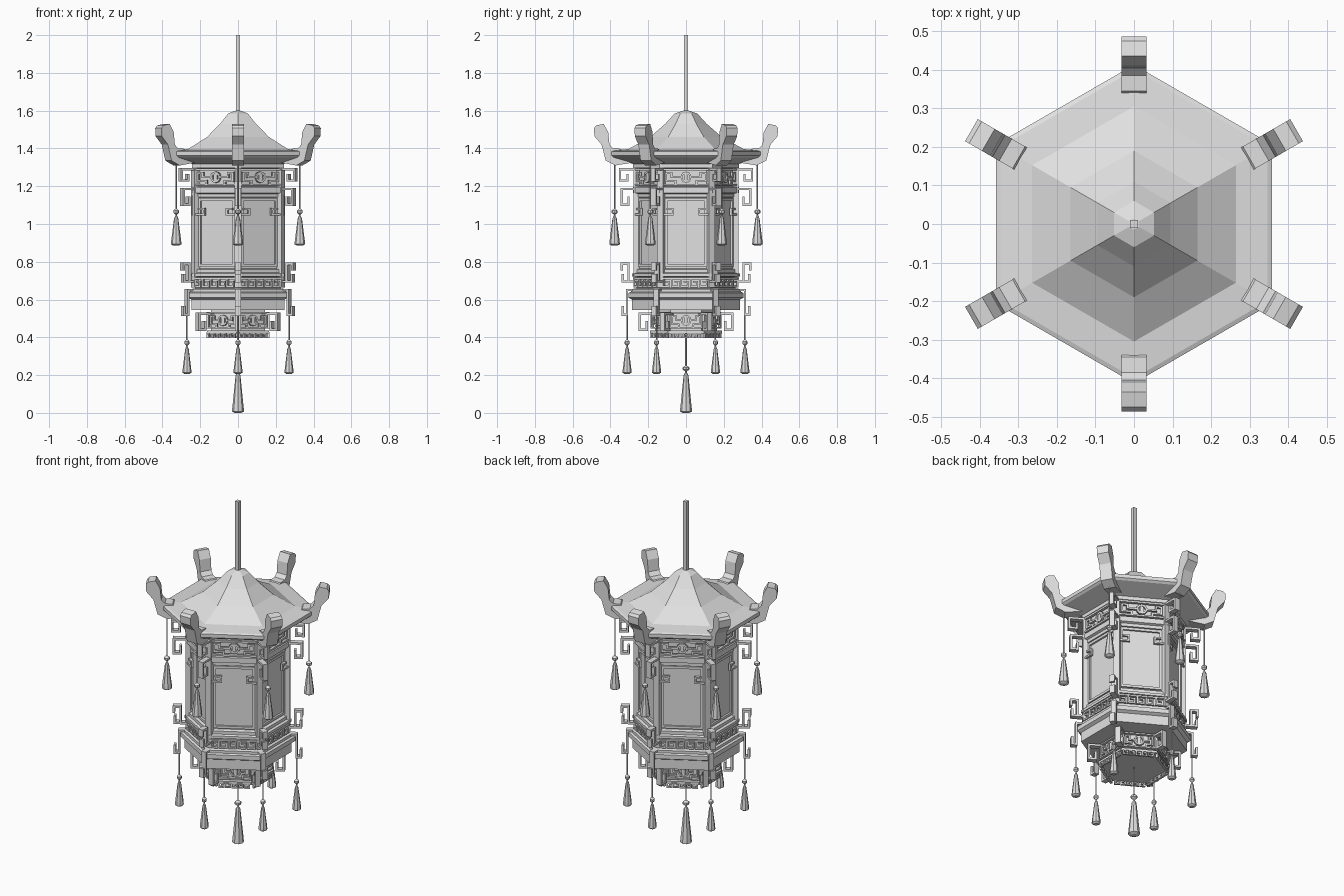
import bpy
import bmesh
from math import cos, sin, pi, radians
from mathutils import Matrix, Vector

cube = bpy.data.objects.get("Cube")
if cube:
    bpy.data.objects.remove(cube, do_unlink=True)

# Single plain colour
grey = bpy.data.materials.new("plain light grey")
grey.use_nodes = True
colour = (0.75, 0.75, 0.75, 1)
grey.diffuse_color = colour
grey.node_tree.nodes["Principled BSDF"].inputs["Base Color"].default_value = colour

COS30 = cos(pi / 6)
CORNERS = [radians(90 + 60 * k) for k in range(6)]
FACES = [radians(60 * k) for k in range(6)]


def finish(bm, name):
    """Turn a bmesh into a flat shaded object."""
    bmesh.ops.recalc_face_normals(bm, faces=bm.faces)
    mesh = bpy.data.meshes.new(name)
    bm.to_mesh(mesh)
    bm.free()
    mesh.materials.append(grey)
    obj = bpy.data.objects.new(name, mesh)
    bpy.context.collection.objects.link(obj)
    return obj


def lathe(bm, profile, sides=6, centre=(0, 0)):
    """Capped solid of (radius, height) rings, with a corner facing the front."""
    rings = []
    for r, z in profile:
        ring = []
        for k in range(sides):
            a = pi / 2 + 2 * pi * k / sides
            ring.append(bm.verts.new((centre[0] + r * cos(a), centre[1] + r * sin(a), z)))
        rings.append(ring)
    for low, high in zip(rings, rings[1:]):
        for k in range(sides):
            n = (k + 1) % sides
            bm.faces.new((low[k], low[n], high[n], high[k]))
    bm.faces.new(rings[0])
    bm.faces.new(rings[-1])


def corner_frame(angle):
    """Local x runs outward through the corner, local y is thickness."""
    return Matrix.Rotation(angle, 4, "Z")


def face_frame(angle, corner_radius):
    """Local x runs along the face, local y points inward."""
    out = Matrix.Translation((corner_radius * COS30, 0, 0))
    return Matrix.Rotation(angle, 4, "Z") @ out @ Matrix.Rotation(pi / 2, 4, "Z")


def strip(bm, frame, points, width, depth):
    """Square-edged fret bars that follow a path in the local xz plane."""
    for (x0, z0), (x1, z1) in zip(points, points[1:]):
        p, q = Vector((x0, 0, z0)), Vector((x1, 0, z1))
        along = (q - p).normalized()
        side = Vector((-along.z, 0, along.x))
        turn = Matrix((along, Vector((0, 1, 0)), side)).transposed().to_4x4()
        size = Matrix.Diagonal(((q - p).length + width, depth, width, 1))
        place = Matrix.Translation((p + q) / 2) @ turn @ size
        bmesh.ops.create_cube(bm, size=1, matrix=frame @ place)


def mirrored(points):
    return [(-x, z) for x, z in points]


def extrude_profile(bm, frame, points, depth):
    """Flat outline in the local xz plane, given thickness."""
    sides = [[bm.verts.new(frame @ Vector((x, y, z))) for x, z in points]
             for y in (-depth / 2, depth / 2)]
    bm.faces.new(sides[0])
    bm.faces.new(sides[1])
    for k in range(len(points)):
        n = (k + 1) % len(points)
        bm.faces.new((sides[0][k], sides[0][n], sides[1][n], sides[1][k]))


# Lantern body with stepped mouldings
bm = bmesh.new()
lathe(bm, [(.165, .42), (.165, .545), (.285, .545), (.285, .60), (.305, .61), (.305, .635),
           (.292, .64), (.292, .655), (.262, .66), (.262, .72), (.285, .722), (.285, .737),
           (.27, .742), (.27, .76), (.25, .765), (.25, 1.14), (.265, 1.142), (.265, 1.16),
           (.28, 1.165), (.28, 1.195), (.25, 1.2), (.25, 1.295), (.28, 1.297), (.28, 1.34)])
finish(bm, "body")

# Bottom plate
bm = bmesh.new()
lathe(bm, [(.19, .42), (.19, .435)])
finish(bm, "bottom_plate")

# Swept hexagonal roof
bm = bmesh.new()
lathe(bm, [(.27, 1.315), (.4, 1.352), (.413, 1.362), (.413, 1.383), (.4, 1.388), (.305, 1.397),
           (.19, 1.46), (.11, 1.53), (.06, 1.585), (.015, 1.6)])
finish(bm, "roof")

# Hanging rod
bm = bmesh.new()
strip(bm, Matrix(), [(0, 1.6), (0, 1.99)], .022, .022)
finish(bm, "hanging_rod")

# Upturned horns on the roof corners
bm = bmesh.new()
horn = [(.28, 1.325), (.375, 1.31), (.425, 1.335), (.447, 1.42), (.485, 1.465), (.487, 1.508),
        (.475, 1.522), (.436, 1.53), (.412, 1.487), (.405, 1.42), (.385, 1.4), (.345, 1.398)]
for a in CORNERS:
    extrude_profile(bm, corner_frame(a), horn, .066)
finish(bm, "roof_horns")

# Corner posts
bm = bmesh.new()
for a in CORNERS:
    strip(bm, corner_frame(a), [(.262, .68), (.262, 1.28)], .03, .036)
finish(bm, "corner_posts")

# Window frames around the panels
bm = bmesh.new()
for a in FACES:
    frame = face_frame(a, .254)
    strip(bm, frame, [(-.105, .78), (.105, .78), (.105, 1.13), (-.105, 1.13), (-.105, .78)], .014, .014)
finish(bm, "window_frames")

# Small frets in the upper window corners
bm = bmesh.new()
spandrel = [(.13, 1.145), (.13, 1.05), (.07, 1.05), (.07, 1.08), (.098, 1.08)]
for a in FACES:
    frame = face_frame(a, .272)
    for path in (spandrel, mirrored(spandrel)):
        strip(bm, frame, path, .01, .014)
finish(bm, "window_frets")


def lattice(bm, frame, half, low, high, bar):
    """Framed panel with a round centre and squared scrolls on both sides."""
    mid, rise = (low + high) / 2, (high - low) / 2
    strip(bm, frame, [(-half, low), (half, low), (half, high), (-half, high), (-half, low)], bar, .016)
    ring = [(.6 * rise * cos(pi * k / 6), mid + .6 * rise * sin(pi * k / 6)) for k in range(13)]
    strip(bm, frame, ring, bar, .014)
    strip(bm, frame, [(0, mid - rise * .3), (0, mid + rise * .3)], rise * .5, .008)
    scroll = [(rise * .6, mid), (half * .62, mid), (half * .62, mid + rise * .55),
              (half * .85, mid + rise * .55), (half * .85, mid - rise * .5),
              (half * .45, mid - rise * .5), (half * .45, low)]
    for path in (scroll, mirrored(scroll)):
        strip(bm, frame, path, bar, .012)


# Lattice friezes above and below the body
bm = bmesh.new()
for a in FACES:
    lattice(bm, face_frame(a, .272), .125, 1.208, 1.288, .01)
finish(bm, "upper_frieze")
bm = bmesh.new()
for a in FACES:
    lattice(bm, face_frame(a, .182), .085, .45, .53, .008)
finish(bm, "lower_frieze")


def meander(bm, frame, half, count, low, high, bar):
    """Row of squared spirals between two rails."""
    step, rise = 2 * half / count, high - low
    strip(bm, frame, [(-half, high), (half, high)], bar, .014)
    for k in range(count):
        x = -half + k * step
        strip(bm, frame, [(x, high), (x, low), (x + step * .7, low), (x + step * .7, low + rise * .6),
                          (x + step * .35, low + rise * .6)], bar, .012)


# Key-pattern band and hanging bottom fringe
bm = bmesh.new()
for a in FACES:
    meander(bm, face_frame(a, .278), .125, 5, .669, .712, .009)
finish(bm, "key_pattern_band")
bm = bmesh.new()
for a in FACES:
    meander(bm, face_frame(a, .185), .085, 5, .4, .424, .007)
finish(bm, "bottom_fringe")

# Fret brackets standing out from each corner
brackets = {
    "upper_brackets": [[(.26, 1.29), (.35, 1.29), (.35, 1.23), (.31, 1.23), (.31, 1.258)],
                       [(.26, 1.185), (.34, 1.185), (.34, 1.102), (.305, 1.102), (.305, 1.14)]],
    "lower_brackets": [[(.26, .695), (.335, .695), (.335, .73)],
                       [(.305, .695), (.305, .79), (.34, .79), (.34, .76)],
                       [(.28, .65), (.312, .65), (.312, .52), (.335, .52), (.335, .56)]],
    "bottom_brackets": [[(.16, .525), (.245, .525), (.245, .44), (.208, .44), (.208, .48)]],
}
for name, paths in brackets.items():
    bm = bmesh.new()
    for a in CORNERS:
        for path in paths:
            strip(bm, corner_frame(a), path, .012, .03)
    finish(bm, name)


def tassel(bm, radius, angle, top, neck, bottom, width):
    """Cord, bead and flared tassel."""
    at = (radius * cos(angle), radius * sin(angle))
    cord, bead = .004, width * .55
    lathe(bm, [(cord, neck), (cord, top)], 4, at)
    lathe(bm, [(cord, neck + .005), (bead, neck + .014), (bead, neck + .026), (cord, neck + .036)], 8, at)
    lathe(bm, [(width * .5, bottom), (width, bottom + .008), (width * .95, bottom + .025),
               (width * .4, neck - .015), (cord, neck)], 8, at)


# Tassels under the horns, under the lower brackets and in the centre
bm = bmesh.new()
for a in CORNERS:
    tassel(bm, .378, a, 1.32, 1.045, .885, .028)
finish(bm, "upper_tassels")
bm = bmesh.new()
for a in CORNERS:
    tassel(bm, .312, a, .53, .352, .205, .024)
finish(bm, "lower_tassels")
bm = bmesh.new()
tassel(bm, 0, 0, .43, .215, 0, .032)
finish(bm, "centre_tassel")
